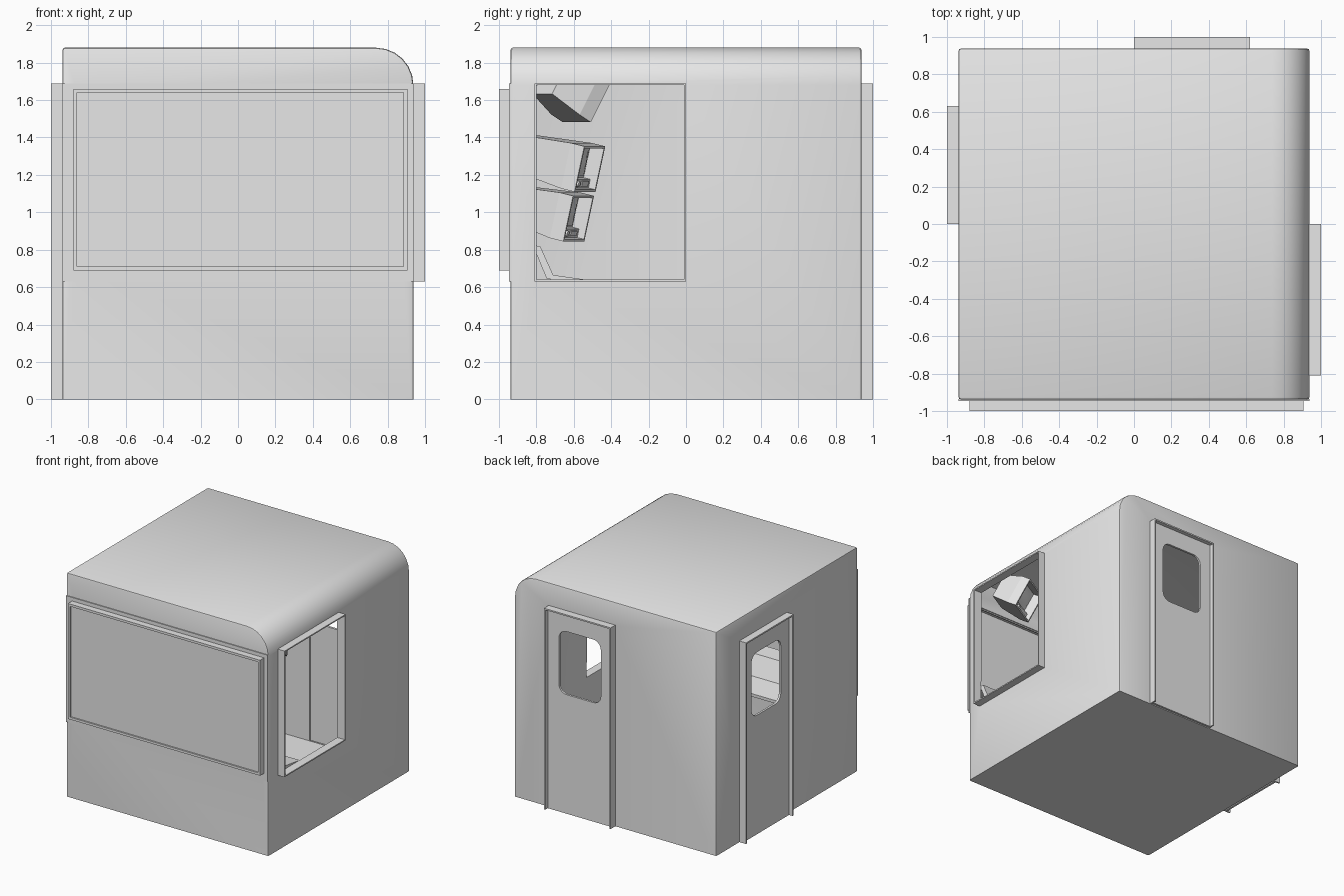
import bpy, bmesh, math
from mathutils import Matrix, Vector

if "Cube" in bpy.data.objects:
    bpy.data.objects.remove(bpy.data.objects["Cube"])

grey = bpy.data.materials.new("light_grey_paint")
grey.diffuse_color = (0.8, 0.8, 0.8, 1)
grey.use_nodes = True
grey.node_tree.nodes["Principled BSDF"].inputs["Base Color"].default_value = grey.diffuse_color


def box(bm, lo, hi):
    lo, hi = Vector(lo), Vector(hi)
    m = Matrix.Translation((lo + hi) / 2) @ Matrix.Diagonal((*(hi - lo), 1))
    return bmesh.ops.create_cube(bm, size=1, matrix=m)["verts"]


def ring(bm, u0, u1, z0, z1, y0, y1, t, bottom=True):
    """Thin rectangular frame facing +y."""
    box(bm, (u0, y0, z0), (u0 + t, y1, z1))
    box(bm, (u1 - t, y0, z0), (u1, y1, z1))
    box(bm, (u0 + t, y0, z1 - t), (u1 - t, y1, z1))
    if bottom:
        box(bm, (u0 + t, y0, z0), (u1 - t, y1, z0 + t))


def finish(bm, name, matrix=Matrix(), smooth=None):
    bm.transform(matrix)
    bmesh.ops.recalc_face_normals(bm, faces=bm.faces[:])
    me = bpy.data.meshes.new(name)
    bm.to_mesh(me)
    bm.free()
    ob = bpy.data.objects.new(name, me)
    bpy.context.collection.objects.link(ob)
    me.materials.append(grey)
    select(ob)
    if smooth:
        bpy.ops.object.shade_smooth_by_angle(angle=math.radians(smooth))
    return ob


def select(ob):
    bpy.ops.object.select_all(action='DESELECT')
    bpy.context.view_layer.objects.active = ob
    ob.select_set(True)


def cut(ob, bm, matrix=Matrix()):
    """Boolean a temporary cutter out of ob."""
    cutter = finish(bm, "cutter", matrix)
    cutter.hide_render = True
    mod = ob.modifiers.new("cut", 'BOOLEAN')
    mod.object, mod.operation, mod.solver = cutter, 'DIFFERENCE', 'EXACT'
    select(ob)
    bpy.ops.object.modifier_apply(modifier=mod.name)
    bpy.data.objects.remove(cutter)


def turn(deg):
    return Matrix.Rotation(math.radians(deg), 4, 'Z')


# each wall is built facing +y, then turned into place
BACK, LEFT, FRONT, RIGHT = turn(0), turn(90), turn(180), turn(-90)
W = 0.938

# cab shell: side profile with one rounded roof edge
bm = bmesh.new()
profile = [(-W, 0), (W, 0)]
for i in range(7):
    a = math.radians(15 * i)
    profile.append((W - 0.2 + 0.2 * math.cos(a), 1.68 + 0.2 * math.sin(a)))
profile.append((-W, 1.88))
face = bm.faces.new([bm.verts.new((x, -W, z)) for x, z in profile])
ext = bmesh.ops.extrude_face_region(bm, geom=[face])
bmesh.ops.translate(bm, vec=(0, 2 * W, 0),
                    verts=[g for g in ext["geom"] if isinstance(g, bmesh.types.BMVert)])
edges = []
for e in bm.edges:
    a, b = (v.co for v in e.verts)
    ends = abs(a.y - b.y) < 1e-4 and max(a.z, b.z) > 0.1
    left_top = a.x < 0 and b.x < 0 and min(a.z, b.z) > 1.8
    if ends or left_top:
        edges.append(e)
bmesh.ops.bevel(bm, geom=edges, offset=0.012, segments=2, profile=0.5, affect='EDGES')
shell = finish(bm, "cab_shell")
mod = shell.modifiers.new("wall", 'SOLIDIFY')
mod.thickness, mod.offset = 0.01, -1
bpy.ops.object.modifier_apply(modifier=mod.name)

# openings: back door, left door, right window, windscreen
for m, u0, u1, z0, z1 in ((BACK, 0.01, 0.61, 0.011, 1.68), (LEFT, 0.01, 0.62, 0.011, 1.68),
                          (RIGHT, 0.01, 0.80, 0.64, 1.68), (FRONT, -0.885, 0.86, 0.71, 1.64)):
    bm = bmesh.new()
    box(bm, (u0, 0.85, z0), (u1, 1.1, z1))
    cut(shell, bm, m)
select(shell)
bpy.ops.object.shade_smooth_by_angle(angle=math.radians(35))

# doors: frame plus slab with a rounded window hole
for name, m, u1 in (("back", BACK, 0.62), ("left", LEFT, 0.63)):
    bm = bmesh.new()
    ring(bm, 0, u1, 0, 1.69, 0.93, 1.0, 0.012, bottom=False)
    finish(bm, name + "_door_frame", m)
    bm = bmesh.new()
    box(bm, (0.012, 0.948, 0), (u1 - 0.012, 0.966, 1.678))
    door = finish(bm, name + "_door", m)
    bm = bmesh.new()
    c = u1 / 2
    box(bm, (c - 0.195, 0.8, 1.0), (c + 0.195, 1.2, 1.53))
    corners = [e for e in bm.edges if abs(e.verts[0].co.y - e.verts[1].co.y) > 0.1]
    bmesh.ops.bevel(bm, geom=corners, offset=0.07, segments=5, profile=0.5, affect='EDGES')
    cut(door, bm, m)

# open side window frame
bm = bmesh.new()
ring(bm, 0, 0.81, 0.63, 1.69, 0.93, 1.0, 0.01)
finish(bm, "side_window_frame", RIGHT)

# windscreen surround, frame and pane
bm = bmesh.new()
ring(bm, -W, W, 0.63, 1.69, W - 0.002, 0.946, 0.06)
finish(bm, "windscreen_surround", FRONT)
bm = bmesh.new()
ring(bm, -0.905, 0.88, 0.69, 1.66, 0.93, 1.0, 0.02)
finish(bm, "windscreen_frame", FRONT)
bm = bmesh.new()
box(bm, (-0.885, 0.978, 0.71), (0.86, 0.988, 1.64))
finish(bm, "windscreen_pane", FRONT)

# driver's desk: bent sheet across the cab
desk = [(-0.92, 0.83), (-0.78, 0.82), (-0.71, 0.665), (-0.5, 0.635),
        (-0.5, 0.61), (-0.745, 0.645), (-0.805, 0.79), (-0.92, 0.80)]
bm = bmesh.new()
face = bm.faces.new([bm.verts.new((-0.925, y, z)) for y, z in desk])
ext = bmesh.ops.extrude_face_region(bm, geom=[face])
bmesh.ops.translate(bm, vec=(1.85, 0, 0),
                    verts=[g for g in ext["geom"] if isinstance(g, bmesh.types.BMVert)])
finish(bm, "desk")


def monitor(name, loc, yaw, pitch, depth):
    """Boxy tube monitor facing +y: hood, bulged screen, control strip."""
    m = Matrix.Translation(loc) @ turn(yaw) @ Matrix.Rotation(math.radians(pitch), 4, 'X')
    bm = bmesh.new()
    for v in box(bm, (-0.15, -depth, -0.125), (0.15, -0.04, 0.125)):
        if v.co.y < -depth + 0.01:
            v.co.x *= 0.7
            v.co.z *= 0.8
    ring(bm, -0.15, 0.15, -0.125, 0.125, -0.04, 0.04, 0.012)
    finish(bm, name + "_housing", m)
    bm = bmesh.new()
    bmesh.ops.create_grid(bm, x_segments=8, y_segments=8, size=1)
    for v in bm.verts:
        x, z = v.co.x, v.co.y
        v.co = (0.125 * x, -0.036 + 0.03 * (1 - x * x) * (1 - z * z), 0.025 + 0.08 * z)
    finish(bm, name + "_screen", m, 40)
    bm = bmesh.new()
    box(bm, (-0.138, -0.04, -0.113), (0.138, 0.0, -0.065))
    box(bm, (-0.11, 0.0, -0.103), (-0.02, 0.006, -0.075))
    for x in (0.04, 0.1):
        bmesh.ops.create_cone(bm, cap_ends=True, segments=12, radius1=0.016, radius2=0.016,
                              depth=0.02, matrix=Matrix.Translation((x, 0.005, -0.089))
                              @ Matrix.Rotation(math.pi / 2, 4, 'X'))
    finish(bm, name + "_controls", m, 40)


# two stacked monitors on the left, one hung in the right corner
monitor("upper_monitor", (-0.62, -0.55, 1.24), -22, -13, 0.32)
monitor("lower_monitor", (-0.62, -0.61, 0.975), -22, -13, 0.27)
monitor("hanging_monitor", (0.67, -0.56, 1.61), 30, -30, 0.22)
